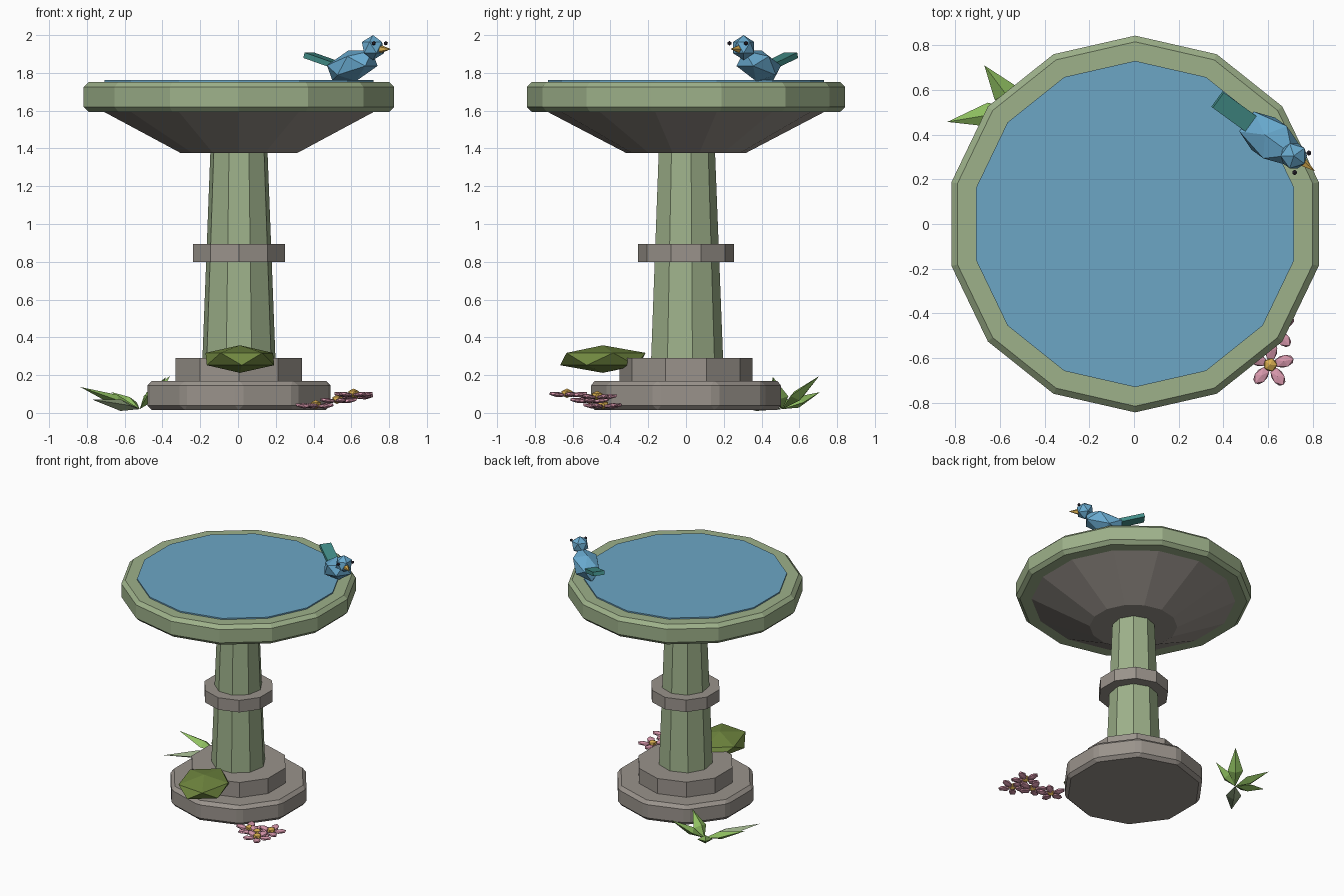
import bpy, bmesh, math
from mathutils import Vector, Matrix

if "Cube" in bpy.data.objects:
    bpy.data.objects.remove(bpy.data.objects["Cube"])

def mat(name, r, g, b):
    m = bpy.data.materials.new(name)
    m.diffuse_color = (r, g, b, 1)
    m.use_nodes = True
    m.node_tree.nodes["Principled BSDF"].inputs["Base Color"].default_value = m.diffuse_color
    return m

GREEN = mat("sage_stone", .34, .44, .255)
GREY = mat("grey_stone", .32, .29, .26)
WATER = mat("water_blue", .15, .38, .56)
BLUE = mat("bird_blue", .14, .40, .62)
TEAL = mat("tail_teal", .055, .27, .25)
OLIVE = mat("olive_moss", .16, .24, .05)
LEAF = mat("leaf_green", .28, .53, .12)
PINK = mat("petal_pink", .68, .31, .41)
GOLD = mat("golden_yellow", .69, .42, .08)
DARK = mat("eye_dark", .04, .03, .05)

def finish(name, bm, material):
    bmesh.ops.recalc_face_normals(bm, faces=bm.faces[:])
    me = bpy.data.meshes.new(name)
    bm.to_mesh(me)
    bm.free()
    me.materials.append(material)
    ob = bpy.data.objects.new(name, me)
    bpy.context.collection.objects.link(ob)
    return ob

def drum(name, sides, r1, r2, z0, z1, material, bevel=0):
    """Upright faceted cylinder or cone on the centre axis."""
    bm = bmesh.new()
    bmesh.ops.create_cone(bm, cap_ends=True, segments=sides, radius1=r1, radius2=r2,
                          depth=z1 - z0, matrix=Matrix.Translation((.005, 0, (z0 + z1) / 2)))
    ob = finish(name, bm, material)
    if bevel:
        mod = ob.modifiers.new("edge_bevel", 'BEVEL')
        mod.width = bevel
        mod.segments = 1
        mod.limit_method = 'ANGLE'
        mod.angle_limit = math.radians(30)
    return ob

def blob(name, loc, scale, material, rot=Matrix()):
    """Faceted ball, scaled then rotated."""
    bm = bmesh.new()
    m = Matrix.Translation(loc) @ rot @ Matrix.Diagonal((*scale, 1))
    bmesh.ops.create_icosphere(bm, subdivisions=1, radius=1, matrix=m)
    return finish(name, bm, material)

# Pedestal, bowl, rim and water
drum("base", 10, .51, .51, .015, .17, GREY, .025)
drum("base_step", 10, .352, .352, .16, .29, GREY)
drum("column", 9, .197, .153, .27, 1.40, GREEN)
drum("column_ring", 10, .255, .255, .80, .895, GREY)
drum("bowl", 14, .315, .745, 1.375, 1.60, GREY)
drum("rim", 14, .843, .843, 1.593, 1.752, GREEN, .027)
drum("water", 14, .73, .73, 1.73, 1.762, WATER)

# Bird perched on the rim; local x points to the beak
yaw = Matrix.Rotation(math.radians(-36), 4, 'Z')

def pitch(deg):
    return yaw @ Matrix.Rotation(math.radians(-deg), 4, 'Y')

blob("bird_body", (.605, .385, 1.838), (.165, .105, .085), BLUE, pitch(17))
blob("bird_head", (.715, .305, 1.934), (.066, .066, .066), BLUE, yaw)
head = Matrix.Translation((.715, .305, 1.934)) @ yaw
for side, d in (("left", .05), ("right", -.058)):
    blob("bird_eye_" + side, head @ Vector((.047, d, .023)), (.012,) * 3, DARK)
bm = bmesh.new()
bmesh.ops.create_cone(bm, cap_ends=True, segments=5, radius1=.022, radius2=0, depth=.07,
                      matrix=head @ Matrix.Translation((.083, 0, -.008))
                      @ Matrix.Rotation(math.pi / 2, 4, 'Y'))
finish("bird_beak", bm, GOLD)
bm = bmesh.new()
bmesh.ops.create_cube(bm, size=1, matrix=Matrix.Translation((.452, .50, 1.866)) @ pitch(-16)
                      @ Matrix.Diagonal((.20, .085, .03, 1)))
finish("bird_tail", bm, TEAL)

# Moss clump leaning on the step
blob("moss_clump", (.01, -.44, .285), (.205, .258, .073), OLIVE, Matrix.Rotation(.3, 4, 'Z'))

# Flowers: five petals round a golden centre
for n, c in enumerate([(.61, -.63, .09), (.41, -.44, .03), (.525, -.51, .058), (.62, -.47, .078)]):
    for k in range(5):
        a = k * math.tau / 5 + .25 + n * .5
        turn = Matrix.Rotation(a, 4, 'Z') @ Matrix.Rotation(-.12, 4, 'Y')
        pos = Vector(c) + turn @ Vector((.064, 0, 0))
        blob(f"flower_{n + 1}_petal_{k + 1}", pos, (.05, .031, .014), PINK, turn)
    blob(f"flower_{n + 1}_centre", Vector(c) + Vector((0, 0, .014)), (.033, .033, .025), GOLD)

# Pointed leaves: spindles from a shared root
def leaf(name, root, tip, width, thick, material):
    root, tip = Vector(root), Vector(tip)
    d = tip - root
    side = d.cross(Vector((0, 0, 1))).normalized() * width
    up = side.cross(d).normalized() * thick
    mid = root + d * .4
    bm = bmesh.new()
    r, t = bm.verts.new(root), bm.verts.new(tip)
    ring = [bm.verts.new(mid + o) for o in (side, up, -side, -up)]
    for i in range(4):
        a, b = ring[i], ring[(i + 1) % 4]
        bm.faces.new((r, a, b))
        bm.faces.new((t, b, a))
    finish(name, bm, material)

tips = [(-.67, .71, .11), (-.835, .457, .137), (-.36, .705, .195), (-.77, .17, .07), (-.38, .46, .19)]
for i, tip in enumerate(tips):
    leaf(f"leaf_{i + 1}", (-.52, .51, .02), tip, .055, .03, GREEN if i == 3 else LEAF)
